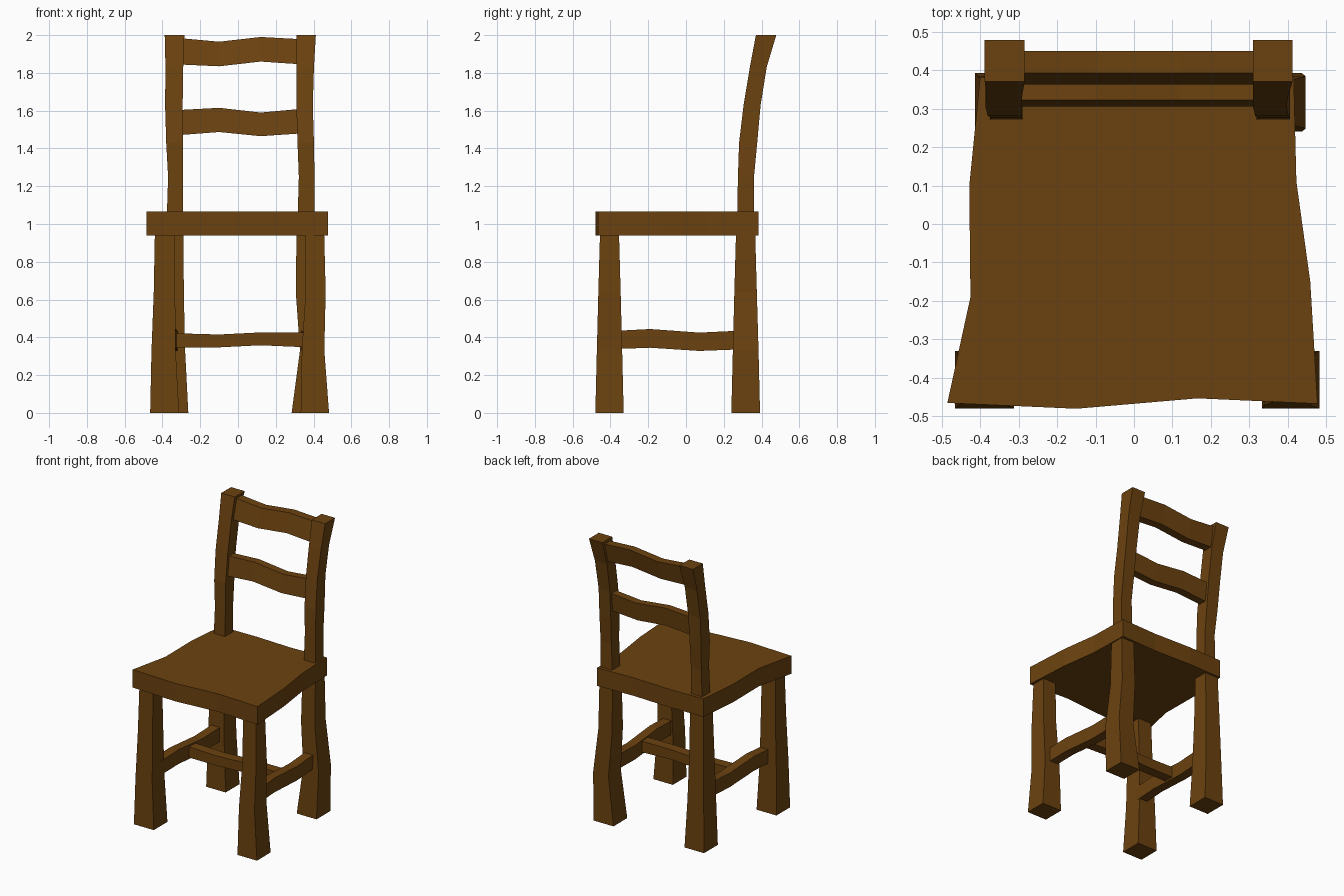
import bpy, bmesh

wood = bpy.data.materials.new("wood")
wood.diffuse_color = (0.15, 0.055, 0.005, 1)


def loft(name, rings):
    """Skin a list of equal-sized point rings and cap both ends."""
    bm = bmesh.new()
    loops = [[bm.verts.new(p) for p in ring] for ring in rings]
    n = len(loops[0])
    for a, b in zip(loops, loops[1:]):
        for i in range(n):
            j = (i + 1) % n
            bm.faces.new((a[i], a[j], b[j], b[i]))
    bm.faces.new(loops[0][::-1])
    bm.faces.new(loops[-1])
    bmesh.ops.recalc_face_normals(bm, faces=bm.faces)
    mesh = bpy.data.meshes.new(name)
    bm.to_mesh(mesh)
    bm.free()
    mesh.materials.append(wood)
    ob = bpy.data.objects.new(name, mesh)
    bpy.context.collection.objects.link(ob)
    return ob


def upright(name, sections):
    """Section: z, x0, x1, y0, y1."""
    loft(name, [[(a, c, z), (b, c, z), (b, d, z), (a, d, z)]
                for z, a, b, c, d in sections])


def crossbar(name, sections, y_low, y_high):
    """Bar along x. Section: x, z0, z1. The y pairs give its bottom and top."""
    loft(name, [[(x, y_low[0], a), (x, y_low[1], a), (x, y_high[1], b), (x, y_high[0], b)]
                for x, a, b in sections])


# Seat: one wavy outline, extruded
outline = [(-0.485, -0.465), (-0.15, -0.48), (0.165, -0.453), (0.477, -0.467),
           (0.458, -0.15), (0.422, 0.11), (0.415, 0.385), (0.14, 0.375),
           (-0.14, 0.385), (-0.4, 0.38), (-0.428, 0.1), (-0.425, -0.19)]
loft("seat", [[(x, y, z) for x, y in outline] for z in (0.94, 1.065)])

# Legs
upright("front_leg_left", [(0, -0.465, -0.312, -0.48, -0.33),
                           (0.33, -0.458, -0.33, -0.472, -0.338),
                           (0.64, -0.446, -0.333, -0.464, -0.346),
                           (0.96, -0.44, -0.335, -0.455, -0.355)])
upright("front_leg_right", [(0, 0.332, 0.482, -0.48, -0.33),
                            (0.33, 0.338, 0.457, -0.472, -0.338),
                            (0.64, 0.358, 0.464, -0.464, -0.346),
                            (0.96, 0.358, 0.456, -0.455, -0.355)])
upright("back_leg_left", [(0, -0.413, -0.263, 0.24, 0.392),
                          (0.33, -0.405, -0.28, 0.248, 0.384),
                          (0.64, -0.398, -0.287, 0.256, 0.375),
                          (0.96, -0.39, -0.288, 0.265, 0.366)])
upright("back_leg_right", [(0, 0.284, 0.436, 0.24, 0.392),
                           (0.33, 0.328, 0.446, 0.248, 0.384),
                           (0.64, 0.306, 0.412, 0.256, 0.375),
                           (0.96, 0.31, 0.41, 0.265, 0.366)])

# Back posts share one curve in y and differ slightly in x
curve = [(1.0, 0.27, 0.36), (1.25, 0.275, 0.36), (1.43, 0.281, 0.377),
         (1.63, 0.305, 0.395), (1.83, 0.338, 0.427), (2.0, 0.37, 0.478)]
widths = {
    "back_post_left": [(-0.378, -0.29), (-0.37, -0.29), (-0.38, -0.292),
                       (-0.386, -0.293), (-0.384, -0.29), (-0.388, -0.284)],
    "back_post_right": [(0.315, 0.405), (0.322, 0.405), (0.315, 0.402),
                        (0.309, 0.396), (0.309, 0.402), (0.309, 0.412)],
}
for name, xs in widths.items():
    upright(name, [(z, a, b, c, d) for (z, c, d), (a, b) in zip(curve, xs)])

# Back slats
crossbar("upper_back_slat", [(-0.32, 1.845, 1.985), (-0.1, 1.835, 1.965),
                             (0.12, 1.86, 1.99), (0.34, 1.845, 1.978)],
         (0.362, 0.42), (0.392, 0.45))
crossbar("lower_back_slat", [(-0.32, 1.47, 1.603), (-0.1, 1.487, 1.615),
                             (0.12, 1.465, 1.59), (0.34, 1.48, 1.61)],
         (0.305, 0.36), (0.322, 0.375))

# Side stretchers, running front to back
side = [(-0.38, 0.338, 0.434), (-0.19, 0.345, 0.444), (0.07, 0.328, 0.425), (0.28, 0.336, 0.435)]
for name, front, back in (("stretcher_left", -0.362, -0.348), ("stretcher_right", 0.385, 0.368)):
    rings = []
    for y, a, b in side:
        x = front + (back - front) * (y + 0.38) / 0.66
        rings.append([(x - 0.032, y, a), (x + 0.032, y, a), (x + 0.032, y, b), (x - 0.032, y, b)])
    loft(name, rings)

# Middle stretcher joining the two sides
crossbar("stretcher_middle", [(-0.35, 0.347, 0.422), (-0.1, 0.347, 0.415),
                              (0.12, 0.358, 0.426), (0.37, 0.347, 0.426)],
         (-0.075, -0.005), (-0.075, -0.005))
